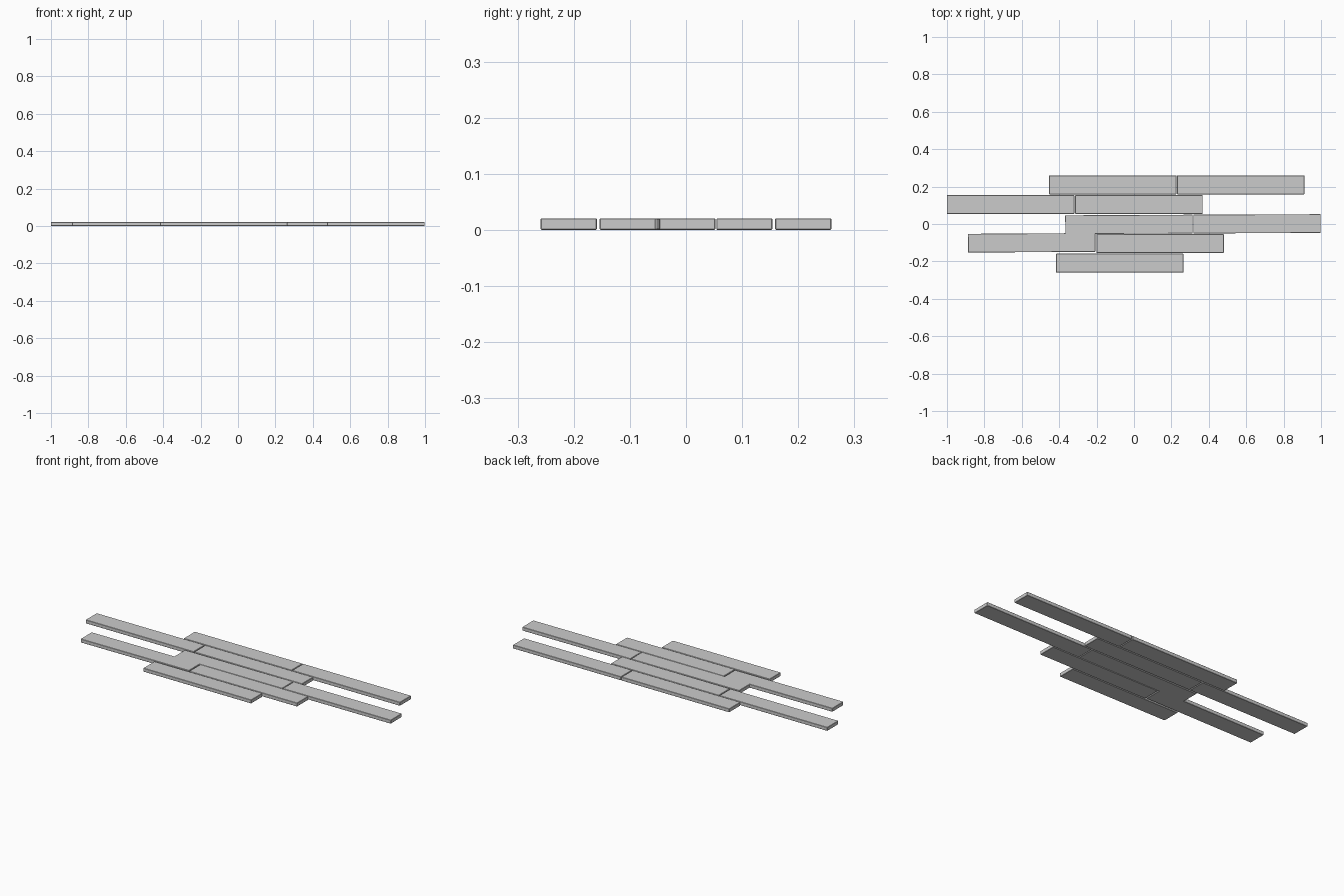
import bpy, bmesh
from mathutils import Matrix

if "Cube" in bpy.data.objects:
    bpy.data.objects.remove(bpy.data.objects["Cube"])

LENGTH, WIDTH, HEIGHT, BEVEL = 0.681, 0.1, 0.0205, 0.0015


def plank(name, x, y, turn=0.0):
    """One floor board with a tiny chamfer, slightly turned if loosely laid."""
    bm = bmesh.new()
    bmesh.ops.create_cube(bm, size=1, matrix=Matrix.Diagonal((LENGTH, WIDTH, HEIGHT, 1)))
    bmesh.ops.bevel(bm, geom=bm.edges[:], offset=BEVEL, segments=1,
                    profile=0.5, affect='EDGES')
    mesh = bpy.data.meshes.new(name)
    bm.to_mesh(mesh)
    bm.free()
    obj = bpy.data.objects.new(name, mesh)
    obj.location = (x, y, HEIGHT / 2)
    obj.rotation_euler.z = turn
    bpy.context.collection.objects.link(obj)


# Staggered rows of boards, back to front: (centre x, centre y, turn)
rows = [
    [(-0.114, 0.209, 0), (0.571, 0.209, 0)],
    [(-0.6595, 0.104, 0), (0.026, 0.104, 0)],
    [(-0.027, -0.002, 0.005), (0.6575, 0.001, 0.004)],
    [(-0.547, -0.1005, 0.006), (0.140, -0.104, 0)],
    [(-0.076, -0.209, 0)],
]
for r, row in enumerate(rows, 1):
    for c, (x, y, turn) in enumerate(row, 1):
        plank(f"plank_row{r}_board{c}", x, y, turn)
